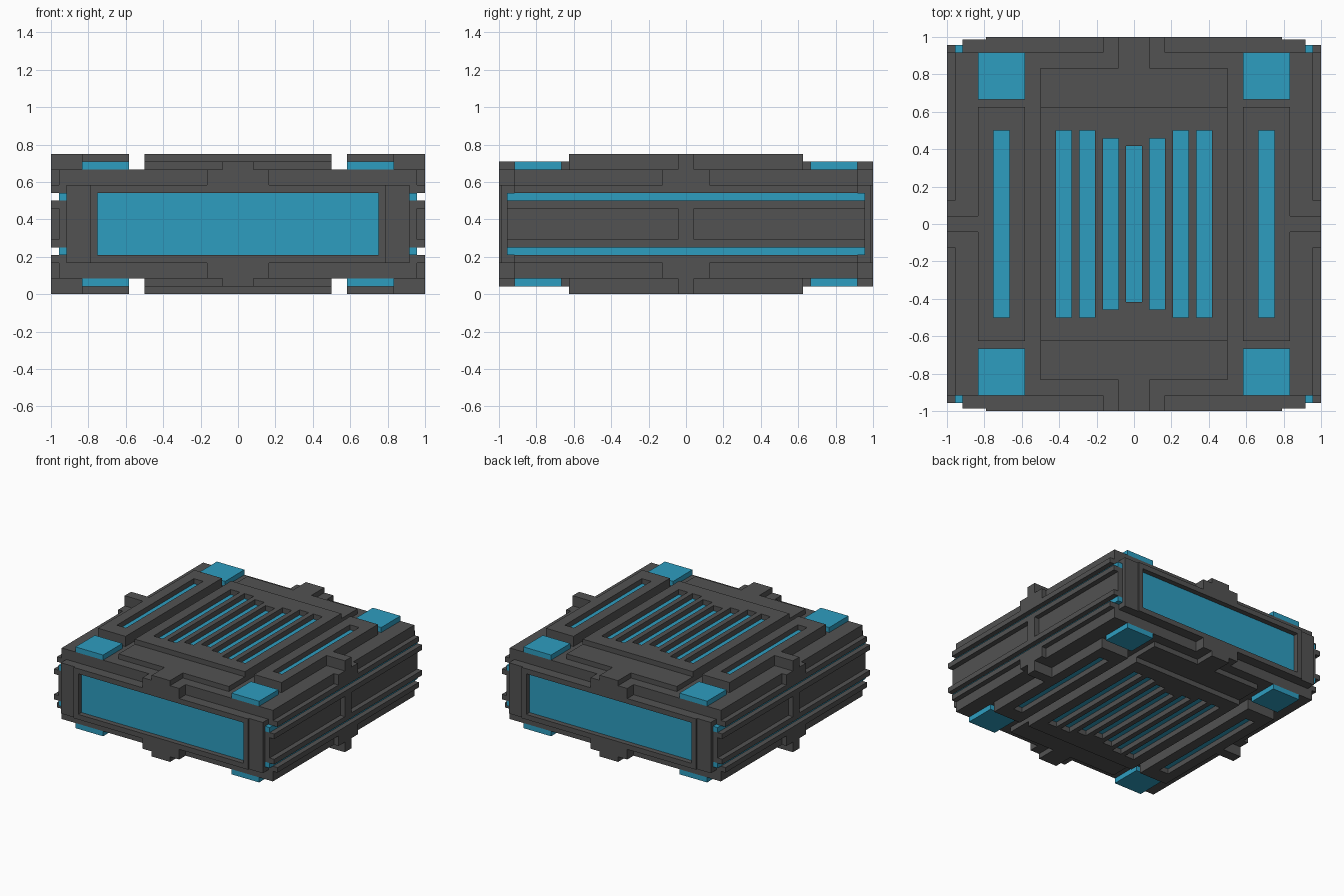
import bpy, bmesh

if "Cube" in bpy.data.objects:
    bpy.data.objects.remove(bpy.data.objects["Cube"])

U = 1 / 24      # design grid step
H = 18          # height in steps


def material(name, rgb):
    m = bpy.data.materials.new(name)
    m.use_nodes = True
    m.diffuse_color = (*rgb, 1)
    bsdf = m.node_tree.nodes["Principled BSDF"]
    bsdf.inputs["Base Color"].default_value = (*rgb, 1)
    bsdf.inputs["Roughness"].default_value = 0.7
    return m


GREY = material("dark grey", (0.085, 0.085, 0.085))
BLUE = material("bright blue", (0.027, 0.34, 0.53))


def build(name, boxes, mat, mirror=""):
    """Object from boxes (x0, x1, y0, y1, z0, z1) in grid steps, copied across the given axes."""
    for axis, pair in (("x", 0), ("y", 2), ("z", 4)):
        if axis in mirror:
            total = H if axis == "z" else 0
            flipped = []
            for b in boxes:
                c = list(b)
                c[pair], c[pair + 1] = total - b[pair + 1], total - b[pair]
                flipped.append(c)
            boxes = list(boxes) + flipped
    bm = bmesh.new()
    for x0, x1, y0, y1, z0, z1 in boxes:
        v = bmesh.ops.create_cube(bm, size=1)["verts"]
        bmesh.ops.scale(bm, vec=((x1 - x0) * U, (y1 - y0) * U, (z1 - z0) * U), verts=v)
        bmesh.ops.translate(bm, vec=((x0 + x1) / 2 * U, (y0 + y1) / 2 * U, (z0 + z1) / 2 * U), verts=v)
    me = bpy.data.meshes.new(name)
    bm.to_mesh(me)
    bm.free()
    me.materials.append(mat)
    ob = bpy.data.objects.new(name, me)
    bpy.context.collection.objects.link(ob)
    return ob


def slotted(x0, x1, y, slots):
    """Plate with open slots (x0, x1, half length): bars between, caps at both ends."""
    boxes, x = [], x0
    for s0, s1, half in slots:
        boxes += [(x, s0, -y, y, 16, 18), (s0, s1, -y, -half, 16, 18), (s0, s1, half, y, 16, 18)]
        x = s1
    return boxes + [(x, x1, -y, y, 16, 18)]


# Main body
build("body_core", [(-22, 22, -22, 22, 2, 16)], GREY)
build("body_side", [(22, 23, -22, 22, 13, 16)], GREY, "xz")

# Grilles on top and underside, with glowing slot floors
centre_slots = [(-10, -8, 12), (-7, -5, 12), (-4, -2, 11), (-1, 1, 10),
                (2, 4, 11), (5, 7, 12), (8, 10, 12)]
side_slots = [(16, 18, 12)]
build("centre_grille", slotted(-12, 12, 15, centre_slots), GREY, "z")
build("side_grille", slotted(14, 20, 15, side_slots), GREY, "xz")
build("centre_light", [(a, b, -h, h, 16, 17) for a, b, h in centre_slots], BLUE, "z")
build("side_light", [(a, b, -h, h, 16, 17) for a, b, h in side_slots], BLUE, "xz")

# Corner pads
build("corner_pad", [(14, 20, 16, 22, 16, 17)], BLUE, "xyz")

# Lower plates beside the centre grille, with clips folding over the ends
build("end_plate", [(-12, 12, 15, 20, 16, 17)], GREY, "yz")
build("end_clip", [(-2, 2, 20, 24, 16, 17), (-4, 4, 22, 24, 14, 16)], GREY, "yz")

# Window frames and panes on front and back
build("window_frame", [(-19, 19, 22, 24, 13, 14), (18, 19, 22, 24, 5, 13),
                       (-19, -18, 22, 24, 5, 13), (-19, 19, 22, 24, 4, 5)], GREY, "y")
build("window_pane", [(-18, 18, 22, 23, 5, 13)], BLUE, "y")
build("frame_post", [(19, 22, 22, 23.7, 4, 14)], GREY, "xy")

# Side clips and long side rails
build("side_clip", [(20, 24, -1, 1, 16, 18), (23, 24, -3, 3, 14, 16)], GREY, "xz")
build("outer_rail", [(23, 24, -22, 22, 13, 14)], GREY, "xz")
build("middle_panel", [(22, 23, -23, 23, 6, 12)], GREY, "x")
build("middle_rail", [(23, 24, -23, 23, 11, 12)], GREY, "xz")
build("middle_post", [(23, 24, -1, 1, 7, 11)], GREY, "x")

# Blue strips between the rails
build("side_strip", [(22, 23, -23, 23, 12, 13)], BLUE, "xz")
